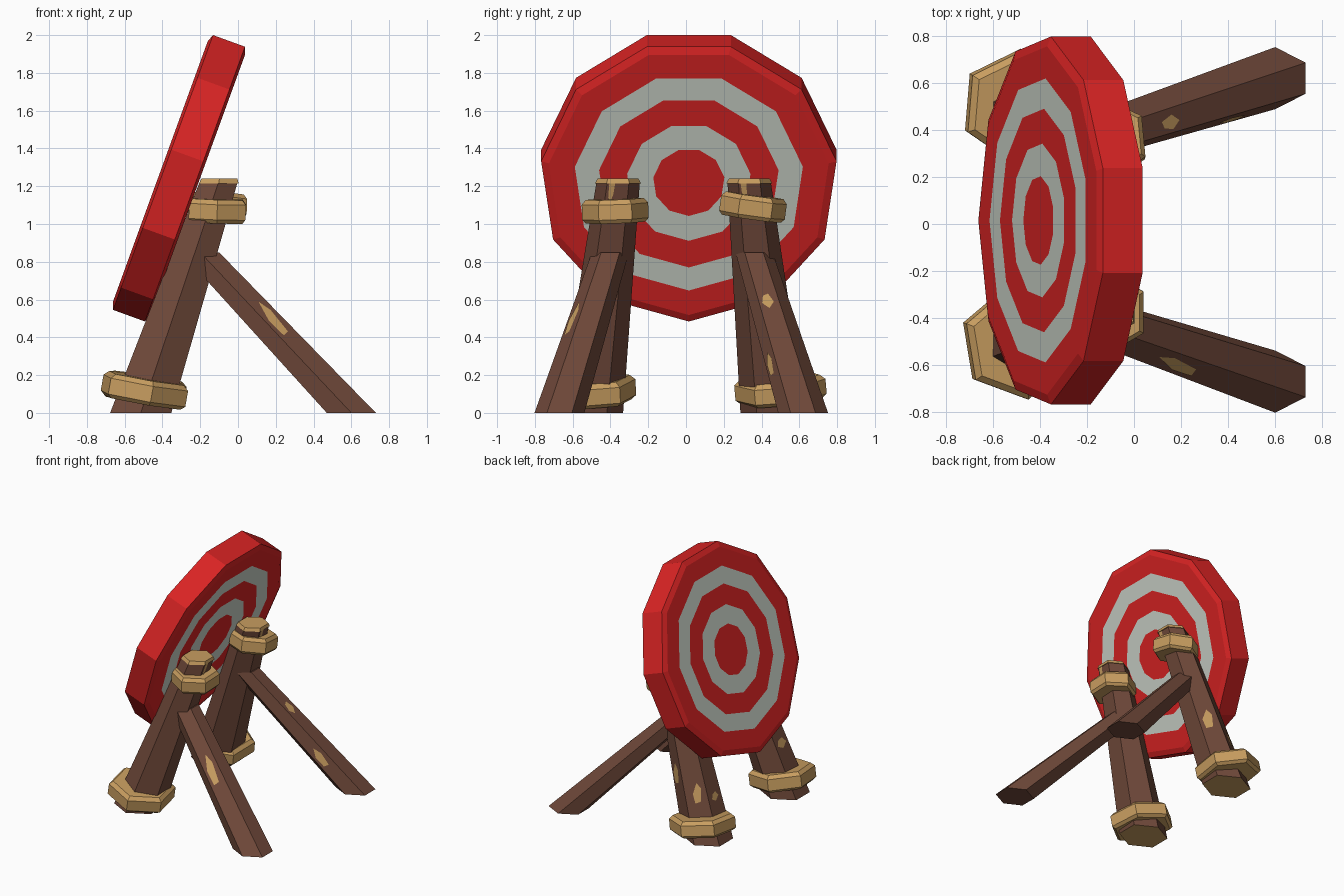
import bpy, bmesh, math
from mathutils import Vector, Matrix, Euler

if "Cube" in bpy.data.objects:
    bpy.data.objects.remove(bpy.data.objects["Cube"])


def material(name, rgb):
    m = bpy.data.materials.new(name)
    m.diffuse_color = (*rgb, 1)
    m.use_nodes = True
    m.node_tree.nodes["Principled BSDF"].inputs["Base Color"].default_value = m.diffuse_color
    return m


RED = material("red paint", (0.69, 0.017, 0.017))
WHITE = material("off white paint", (0.60, 0.65, 0.58))
BROWN = material("dark wood", (0.16, 0.066, 0.042))
GOLD = material("pale wood and rope", (0.58, 0.34, 0.117))


def finish(name, bm, mats, recalc=True):
    if recalc:
        bmesh.ops.recalc_face_normals(bm, faces=bm.faces)
    me = bpy.data.meshes.new(name)
    bm.to_mesh(me)
    bm.free()
    for m in mats:
        me.materials.append(m)
    ob = bpy.data.objects.new(name, me)
    bpy.context.collection.objects.link(ob)
    return ob


def skin(bm, loops, mats):
    """Bridge successive loops of points, cap both ends; mats = index per band."""
    vs = [[bm.verts.new(p) for p in lp] for lp in loops]
    n = len(vs[0])
    for a, b, mi in zip(vs, vs[1:], mats):
        for i in range(n):
            j = (i + 1) % n
            bm.faces.new((a[i], a[j], b[j], b[i])).material_index = mi
    low = bm.faces.new(vs[0][::-1])
    top = bm.faces.new(vs[-1])
    return low, top


def hexa(c, rx, ry, turn=0):
    """Horizontal six-sided loop with corners pointing to +-y."""
    k = rx / math.cos(math.radians(30))
    pts = []
    for i in range(6):
        a = math.radians(30 + 60 * i)
        p = Vector((k * math.cos(a), ry * math.sin(a), 0))
        pts.append(Matrix.Rotation(turn, 3, 'Z') @ p + Vector(c))
    return pts


# Round target board: eleven-sided, leaning back, rings on both faces
def target_board():
    tilt = math.radians(20)
    c = Vector((-0.307, 0.015, 1.257))
    up = Vector((math.sin(tilt), 0, math.cos(tilt)))
    nrm = Vector((math.cos(tilt), 0, -math.sin(tilt)))
    side = Vector((0, 1, 0))

    def loop(r, h):
        out = []
        for i in range(11):
            a = 2 * math.pi * (i + 0.5) / 11
            out.append(c + r * (math.cos(a) * up + math.sin(a) * side) + h * nrm)
        return out

    radii = [0.19, 0.33, 0.48, 0.61, 0.748]
    face, rim = 0.105, 0.09
    prof = [(r, -face) for r in radii] + [(0.79, -rim), (0.79, rim)]
    prof += [(r, face) for r in reversed(radii)]
    bands = [1, 0, 1, 0, 0, 0, 0, 0, 1, 0, 1]
    bm = bmesh.new()
    skin(bm, [loop(r, h) for r, h in prof], bands)
    finish("target_board", bm, [RED, WHITE])


# Chipped patches: thin plates laid on a side of a beam
SHAPES = {
    "long": [(0.15, 0.0), (0.6, 0.12), (0.8, 0.75), (0.55, 1.0), (0.1, 0.45)],
    "diamond": [(0.45, 0.0), (0.9, 0.45), (0.65, 1.0), (0.25, 0.85), (0.05, 0.35)],
    "top": [(0.0, 1.0), (0.08, 0.25), (0.35, 0.0), (0.55, 0.4), (0.6, 1.0)],
}


def chip(name, lower, upper, k, t0, t1, shape, u0=0.1, u1=0.9):
    j = (k + 1) % 6
    a, b, c, d = lower[k], lower[j], upper[j], upper[k]
    n = (b - a).cross(d - a).normalized()
    bm = bmesh.new()
    vs = []
    for u, v in SHAPES[shape]:
        u, t = u0 + (u1 - u0) * u, t0 + (t1 - t0) * v
        vs.append(bm.verts.new(a.lerp(b, u).lerp(d.lerp(c, u), t) + n * 0.004))
    f = bm.faces.new(vs)
    f.normal_update()
    if f.normal.dot(n) < 0:
        f.normal_flip()
    finish(name, bm, [GOLD], recalc=False)


# Upright post with pale cut ends
def post(name, foot, head, chips):
    lower, upper = hexa(foot, 0.162, 0.172), hexa(head, 0.101, 0.115)
    cap = Vector(head) + Vector((0.003, 0, 0))
    bm = bmesh.new()
    low, top = skin(bm, [lower, upper, hexa(cap, 0.105, 0.122),
                         hexa(cap + Vector((0.004, 0, 0.025)), 0.095, 0.108)], [0, 1, 1])
    top.material_index = 1
    bmesh.ops.inset_individual(bm, faces=[low], thickness=0.035)
    low.material_index = 1
    finish(name, bm, [BROWN, GOLD])
    for i, ch in enumerate(chips):
        chip(f"{name}_chip_{i + 1}", lower, upper, *ch)


# Sloping back brace, cut flat on the ground
def brace(name, foot, head, chips):
    lower, upper = hexa(foot, 0.13, 0.132), hexa(head, 0.10, 0.098)
    bm = bmesh.new()
    skin(bm, [lower, upper], [0])
    finish(name, bm, [BROWN])
    for i, ch in enumerate(chips):
        chip(f"{name}_chip_{i + 1}", lower, upper, *ch)


# Six-sided binding around a post
def band(name, c, rx, ry, h, tilt_x, tilt_y, turn=0):
    secs = [(-h / 2, 0.9), (-h / 2 + 0.02, 1), (h / 2 - 0.025, 1), (h / 2, 0.88)]
    bm = bmesh.new()
    skin(bm, [hexa((0, 0, z), rx * s, ry * s, math.radians(turn)) for z, s in secs], [0, 0, 0])
    rot = Euler((math.radians(tilt_x), math.radians(tilt_y), 0)).to_matrix().to_4x4()
    bm.transform(Matrix.Translation(c) @ rot)
    finish(name, bm, [GOLD])


target_board()

post("left_post", (-0.515, -0.505, 0), (-0.105, -0.36, 1.215),
     [(5, 0.92, 1.0, "top", 0.1, 0.55), (2, 0.3, 0.36, "diamond")])
post("right_post", (-0.515, 0.46, 0), (-0.105, 0.335, 1.215),
     [(5, 0.93, 1.0, "top", 0.1, 0.55), (0, 0.32, 0.45, "long"),
      (1, 0.24, 0.36, "long", 0.3, 0.9), (2, 0.24, 0.29, "diamond", 0.2, 0.8)])

brace("left_brace", (0.60, -0.67, 0), (-0.20, -0.40, 0.85),
      [(4, 0.48, 0.69, "long")])
brace("right_brace", (0.60, 0.62, 0), (-0.20, 0.36, 0.85),
      [(5, 0.65, 0.74, "diamond", 0.1, 0.8), (4, 0.23, 0.38, "long")])

band("left_top_band", (-0.11, -0.375, 1.07), 0.15, 0.176, 0.125, 2, 2)
band("right_top_band", (-0.11, 0.355, 1.09), 0.15, 0.176, 0.125, -8, 2, 5)
band("left_bottom_band", (-0.495, -0.505, 0.12), 0.21, 0.243, 0.13, 3, 10, 10)
band("right_bottom_band", (-0.495, 0.5, 0.125), 0.21, 0.243, 0.125, 5, 9, -4)
